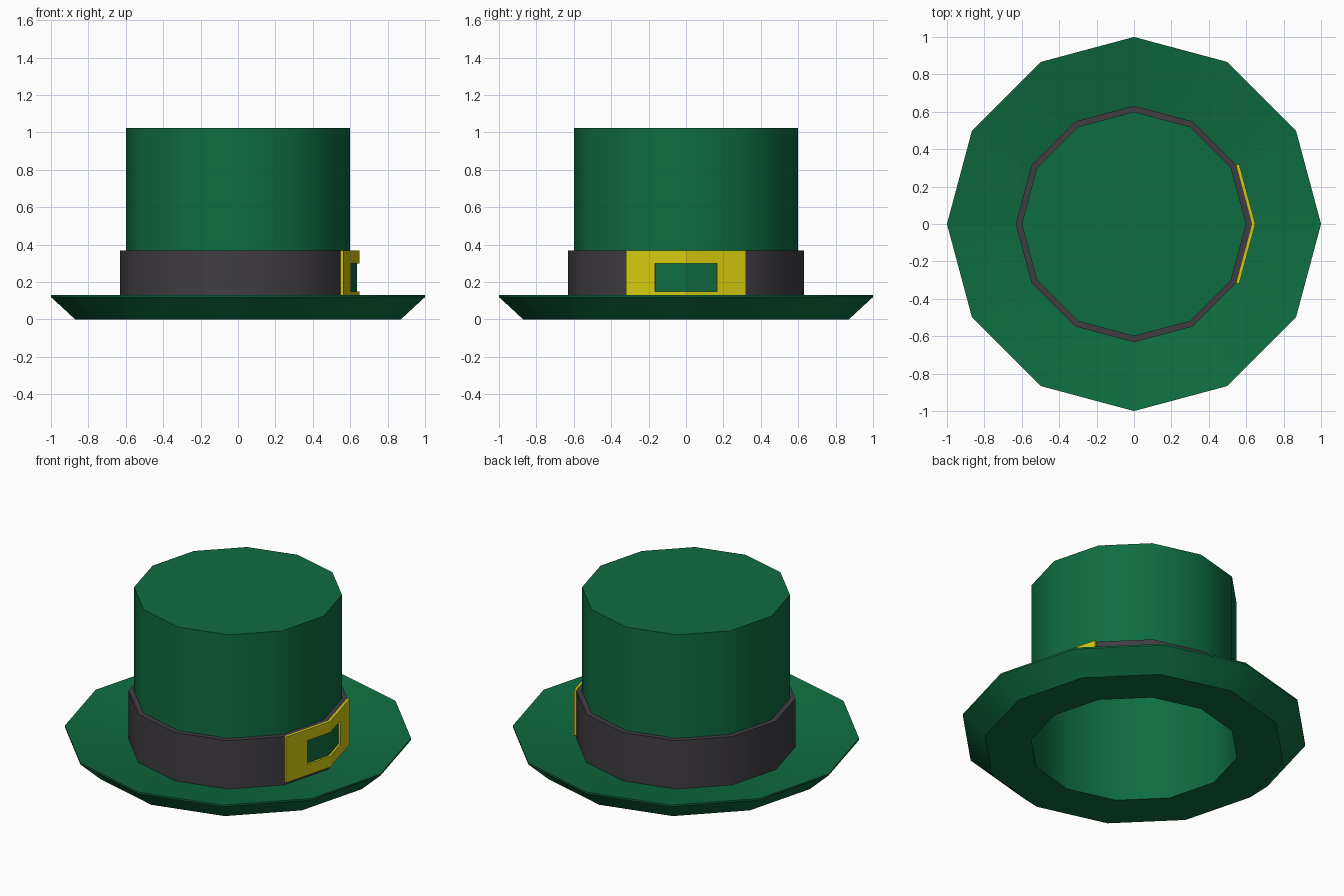
import bpy
import math

if "Cube" in bpy.data.objects:
    bpy.data.objects.remove(bpy.data.objects["Cube"])

SIDES = 12


def material(name, rgb):
    m = bpy.data.materials.new(name)
    m.diffuse_color = (*rgb, 1.0)
    m.use_nodes = True
    m.node_tree.nodes["Principled BSDF"].inputs["Base Color"].default_value = m.diffuse_color
    return m


green = material("felt green", (0.0045, 0.150, 0.054))
charcoal = material("charcoal", (0.052, 0.047, 0.055))
gold = material("buckle yellow", (0.66, 0.58, 0.005))


def make_object(name, verts, faces, mat):
    mesh = bpy.data.meshes.new(name)
    mesh.from_pydata(verts, [], faces)
    mesh.materials.append(mat)
    obj = bpy.data.objects.new(name, mesh)
    bpy.context.collection.objects.link(obj)
    return obj


def lathe(name, profile, mat, cap=False):
    """Revolve (radius, z) points, listed bottom to top on the outside."""
    verts, faces = [], []
    for r, z in profile:
        for i in range(SIDES):
            a = 2 * math.pi * i / SIDES
            verts.append((r * math.cos(a), r * math.sin(a), z))
    for k in range(len(profile) - 1):
        a, b = k * SIDES, (k + 1) * SIDES
        for i in range(SIDES):
            j = (i + 1) % SIDES
            faces.append((a + i, a + j, b + j, b + i))
    if cap:
        start = (len(profile) - 1) * SIDES
        faces.append(tuple(range(start, start + SIDES)))
    obj = make_object(name, verts, faces, mat)
    obj.data.shade_smooth()
    obj.data.set_sharp_from_angle(angle=math.radians(35))
    return obj


def wrapped_sheet(name, radius, ts, zs, mat, skip=()):
    """Grid folded over the two band facets that meet at +x; t runs -1..1."""
    c, s = math.cos(math.pi / 6), math.sin(math.pi / 6)
    verts = [(radius * (1 + (c - 1) * abs(t)), radius * s * t, z)
             for z in zs for t in ts]
    n = len(ts)
    faces = [(r * n + k, r * n + k + 1, (r + 1) * n + k + 1, (r + 1) * n + k)
             for r in range(len(zs) - 1) for k in range(n - 1)
             if (r, k) not in skip]
    return make_object(name, verts, faces, mat)


# Crown: open underneath, flat top
lathe("crown", [(0.60, 0.0), (0.60, 1.025)], green, cap=True)

# Brim: flat underside, flared edge, dished top
lathe("brim", [(0.60, 0.0), (0.87, 0.0), (1.0, 0.12), (1.0, 0.13), (0.60, 0.055)], green)

# Band around the crown
lathe("hat_band", [(0.632, 0.05), (0.632, 0.368), (0.60, 0.368)], charcoal)

# Buckle frame with a window in the middle
buckle = wrapped_sheet("buckle", 0.632, (-1, -0.515, 0, 0.515, 1),
                       (0.08, 0.15, 0.30, 0.37), gold, skip={(1, 1), (1, 2)})
solid = buckle.modifiers.new("thickness", 'SOLIDIFY')
solid.thickness = 0.016
solid.offset = 1
solid.use_even_offset = True

# Green panel seen through the buckle
wrapped_sheet("buckle_window", 0.635, (-0.515, 0, 0.515), (0.15, 0.30), green)
